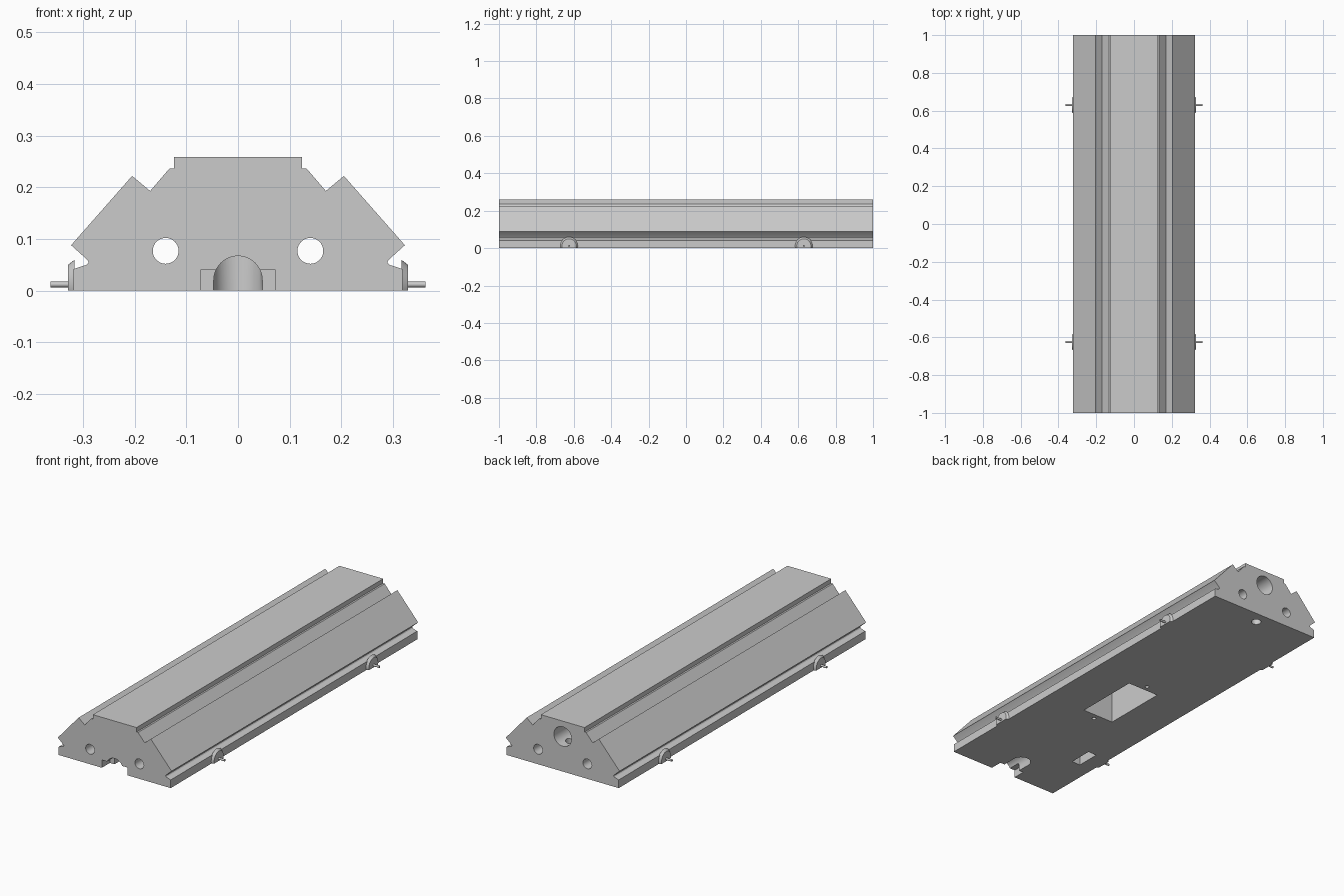
import bpy, bmesh
from math import pi, sin, cos
from mathutils import Matrix, Vector

cube = bpy.data.objects.get("Cube")
if cube:
    bpy.data.objects.remove(cube, do_unlink=True)

grey = bpy.data.materials.new("machined grey")
grey.use_nodes = True
colour = (0.6, 0.6, 0.6, 1)
grey.diffuse_color = colour
grey.node_tree.nodes["Principled BSDF"].inputs["Base Color"].default_value = colour


def finish(name, bm):
    bmesh.ops.recalc_face_normals(bm, faces=bm.faces)
    mesh = bpy.data.meshes.new(name)
    bm.to_mesh(mesh)
    bm.free()
    mesh.materials.append(grey)
    obj = bpy.data.objects.new(name, mesh)
    bpy.context.collection.objects.link(obj)
    return obj


def prism(name, points, direction):
    """Close a planar outline and extrude it along a direction."""
    bm = bmesh.new()
    face = bm.faces.new([bm.verts.new(p) for p in points])
    moved = bmesh.ops.extrude_face_region(bm, geom=[face])["geom"]
    verts = [v for v in moved if isinstance(v, bmesh.types.BMVert)]
    bmesh.ops.translate(bm, verts=verts, vec=Vector(direction))
    return finish(name, bm)


def box(name, x0, x1, y0, y1, z0, z1):
    outline = [(x0, y0, z0), (x1, y0, z0), (x1, y1, z0), (x0, y1, z0)]
    return prism(name, outline, (0, 0, z1 - z0))


def rod(name, start, end, r, r_end=None, sides=40):
    """Round bar or cone between two points."""
    a, b = Vector(start), Vector(end)
    bm = bmesh.new()
    turn = (b - a).to_track_quat('Z', 'Y').to_matrix().to_4x4()
    bmesh.ops.create_cone(bm, cap_ends=True, segments=sides, radius1=r,
                          radius2=r if r_end is None else r_end,
                          depth=(b - a).length,
                          matrix=Matrix.Translation((a + b) / 2) @ turn)
    return finish(name, bm)


def carve(target, cutter, operation='DIFFERENCE'):
    mod = target.modifiers.new("cut", 'BOOLEAN')
    mod.operation = operation
    mod.solver = 'EXACT'
    mod.object = cutter
    bpy.context.view_layer.objects.active = target
    bpy.ops.object.modifier_apply(modifier=mod.name)
    bpy.data.objects.remove(cutter, do_unlink=True)


def smooth(obj):
    bpy.ops.object.select_all(action='DESELECT')
    obj.select_set(True)
    bpy.context.view_layer.objects.active = obj
    bpy.ops.object.shade_smooth_by_angle(angle=pi / 6)


# Rail body: mirrored half profile with side grooves and shoulder notches
half = [(0.318, 0), (0.318, 0.042), (0.293, 0.05), (0.289, 0.055),
        (0.292, 0.06), (0.323, 0.088), (0.205, 0.222), (0.17, 0.193),
        (0.133, 0.236), (0.124, 0.236), (0.124, 0.259)]
profile = half + [(-x, z) for x, z in reversed(half)]
body = prism("rail_body", [(x, -1, z) for x, z in profile], (0, 2, 0))

# Long through holes and the rear bore
for side in (-1, 1):
    x = 0.14 * side
    carve(body, rod("hole_cutter", (x, -1.1, 0.077), (x, 1.1, 0.077), 0.025))
carve(body, rod("bore_cutter", (0, 0, 0.18), (0, 1.1, 0.18), 0.05))

# Underside pockets and small holes
carve(body, box("pocket_cutter", -0.09, 0.09, -0.275, 0.07, -0.1, 0.21))
carve(body, box("small_pocket_cutter", -0.24, -0.19, -0.7, -0.575, -0.1, 0.06))
for y, r, top in ((0.1, 0.01, 0.06), (-0.307, 0.01, 0.06), (0.935, 0.024, 0.15)):
    carve(body, rod("drill_cutter", (0, y, -0.1), (0, y, top), r))

# Front slot: arched tunnel with a rounded inner end, and a wider shallow mouth
R, N = 0.047, 24
arch = [(-R, -1.1, -0.1), (R, -1.1, -0.1)]
arch += [(R * cos(pi * i / N), -1.1, 0.02 + R * sin(pi * i / N)) for i in range(N + 1)]
tunnel = prism("tunnel_cutter", arch, (0, 0.4, 0))
W = R + 0.0005
plan = [(-W, -1.2, -0.2), (W, -1.2, -0.2)]
plan += [(W * cos(pi * i / N), -0.865 + W * sin(pi * i / N), -0.2) for i in range(N + 1)]
carve(tunnel, prism("tunnel_end", plan, (0, 0, 0.5)), 'INTERSECT')
carve(body, tunnel)
carve(body, box("mouth_cutter", -0.073, 0.073, -1.1, -0.935, -0.1, 0.04))
smooth(body)

# Side lugs: chamfered half discs, each with a pin
for side, side_name in ((1, "left"), (-1, "right")):
    for y, end_name in ((-0.625, "front"), (0.63, "rear")):
        name = f"{end_name}_{side_name}"
        lug = rod(name + "_lug", (0.316 * side, y, 0.012),
                  (0.329 * side, y, 0.012), 0.048, 0.038)
        carve(lug, box("lug_trim", -1, 1, -1.5, 1.5, -0.5, 0))
        smooth(lug)
        pin = rod(name + "_pin", (0.32 * side, y, 0.012),
                  (0.363 * side, y, 0.012), 0.0055, sides=16)
        smooth(pin)
